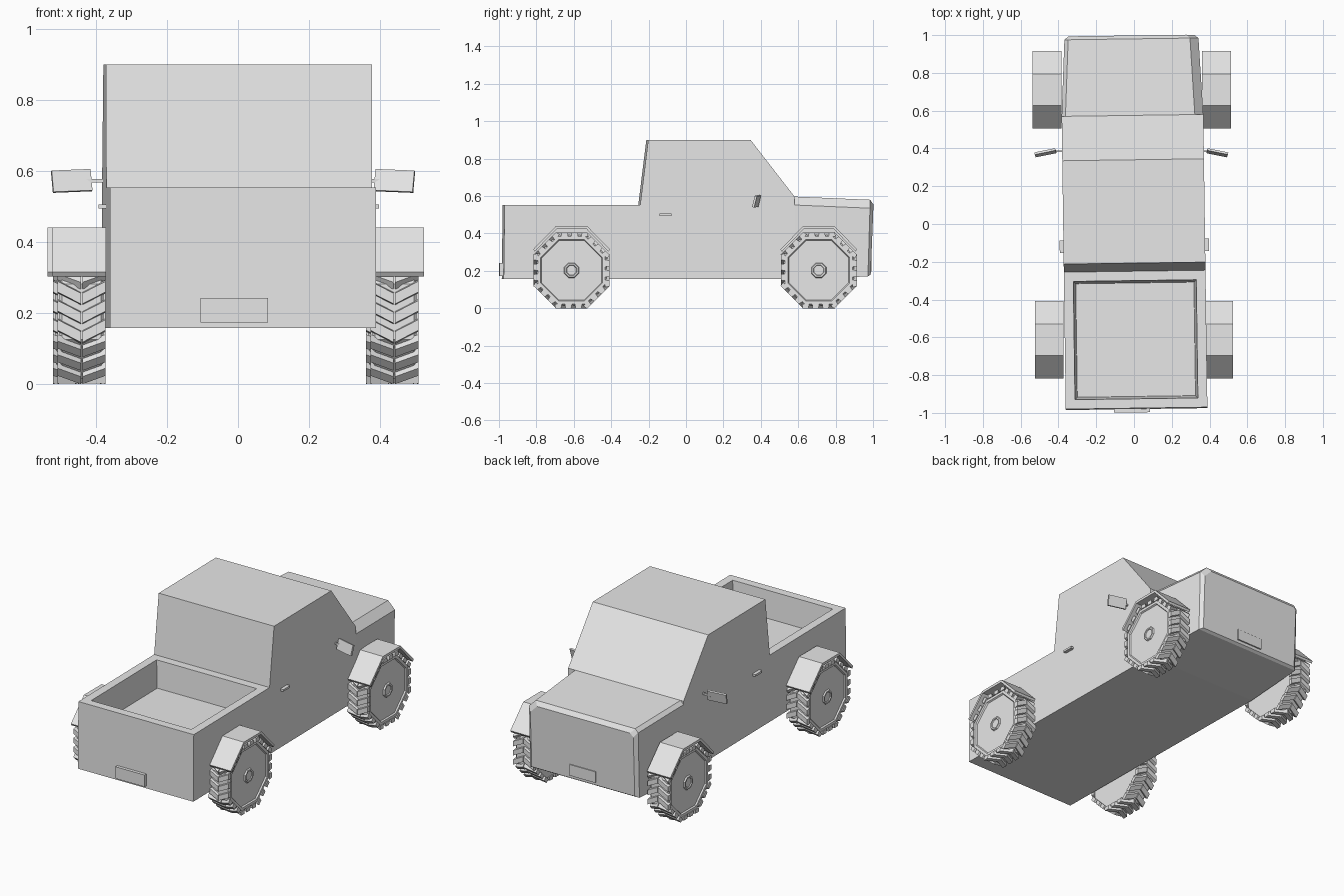
import bpy, bmesh, math
from mathutils import Matrix, Vector

cube = bpy.data.objects.get("Cube")
if cube:
    bpy.data.objects.remove(cube)

paint = bpy.data.materials.new("plain_grey")
paint.use_nodes = True
GREY = (0.8, 0.8, 0.8, 1)
paint.diffuse_color = GREY
paint.node_tree.nodes["Principled BSDF"].inputs["Base Color"].default_value = GREY
YAW = Matrix.Rotation(math.radians(0.8), 4, 'Z')


def finish(name, bm, matrix=Matrix()):
    bmesh.ops.recalc_face_normals(bm, faces=bm.faces)
    mesh = bpy.data.meshes.new(name)
    bm.to_mesh(mesh)
    bm.free()
    mesh.materials.append(paint)
    obj = bpy.data.objects.new(name, mesh)
    obj.matrix_world = matrix
    bpy.context.collection.objects.link(obj)
    return obj


def loft(bm, rings):
    """Bridge equal rings of points and cap both ends."""
    loops = [[bm.verts.new(p) for p in ring] for ring in rings]
    for a, b in zip(loops, loops[1:]):
        for i in range(len(a)):
            j = (i + 1) % len(a)
            bm.faces.new((a[i], a[j], b[j], b[i]))
    bm.faces.new(loops[0])
    bm.faces.new(loops[-1])


def box(name, centre, size, matrix=Matrix()):
    bm = bmesh.new()
    bmesh.ops.create_cube(bm, size=1, matrix=Matrix.Diagonal((*size, 1)))
    return finish(name, bm, matrix @ Matrix.Translation(centre))


# Cab and bed: side profile extruded across, bed inset into its deck
HALF = 0.375
profile = [(-0.98, 0.157), (-0.975, 0.553), (-0.25, 0.553), (-0.207, 0.9),
           (0.34, 0.9), (0.575, 0.597), (0.575, 0.157)]
bm = bmesh.new()
loft(bm, [[(x, y, z) for y, z in profile] for x in (-HALF, HALF)])
bmesh.ops.recalc_face_normals(bm, faces=bm.faces)
deck = [f for f in bm.faces if f.normal.z > 0.9 and f.calc_center_median().y < -0.5]
bmesh.ops.inset_region(bm, faces=deck, thickness=0.07)
bmesh.ops.inset_region(bm, faces=deck, thickness=0.018, depth=-0.16)
finish("cab_and_bed", bm, YAW)


# Hood: tapering loft with chamfered edges and nose
def hood_ring(y, half, bottom, top, lean=0.0):
    section = [(-half, bottom), (-half, top - 0.02), (-half + 0.02, top),
               (half - 0.045, top), (half, top - 0.045), (half, bottom)]
    return [(x, y - lean * (top - z), z) for x, z in section]


bm = bmesh.new()
loft(bm, [hood_ring(0.575, HALF, 0.157, 0.597),
          hood_ring(0.98, 0.355, 0.17, 0.58, 0.03),
          hood_ring(0.998, 0.335, 0.18, 0.555, 0.04)])
finish("hood", bm, YAW)

# Number plates at both ends
box("bed_end_plate", (-0.025, -0.985, 0.207), (0.19, 0.025, 0.07), YAW)
box("hood_end_plate", (0, 0.982, 0.23), (0.17, 0.02, 0.065), YAW)


# Wheels
def octagon(x, apothem):
    r = apothem / math.cos(math.pi / 8)
    angles = [(i + 0.5) * math.pi / 4 for i in range(8)]
    return [(x, r * math.cos(a), r * math.sin(a)) for a in angles]


def make_wheel(name, matrix):
    bm = bmesh.new()
    loft(bm, [octagon(x, r) for x, r in (
        (-0.062, 0.165), (-0.062, 0.18), (-0.055, 0.188), (0.055, 0.188),
        (0.063, 0.18), (0.063, 0.165), (0.055, 0.16), (0.055, 0.04),
        (0.063, 0.036), (0.063, 0.028), (0.058, 0.025))])
    # chevron lugs, three to each flat
    for flat in range(8):
        turn = Matrix.Rotation(flat * math.pi / 4, 3, 'X')
        for step in (-1, 0, 1):
            for side in (-1, 1):
                rings = []
                for x, slide in ((0.002, -0.017), (0.068, 0.017)):
                    t = step * 0.054 + slide
                    corners = [(t - 0.019, 0.18), (t + 0.019, 0.18),
                               (t + 0.015, 0.203), (t - 0.015, 0.203)]
                    rings.append([turn @ Vector((side * x, u, h)) for u, h in corners])
                loft(bm, rings)
    return finish(name, bm, matrix)


# Fenders: bent sheet over each wheel
def make_fender(name, matrix):
    outer = [(-0.205, 0.315), (-0.083, 0.44), (0.083, 0.44), (0.205, 0.315)]
    inner = [(0.197, 0.303), (0.079, 0.425), (-0.079, 0.425), (-0.197, 0.303)]
    bm = bmesh.new()
    loft(bm, [[(x, y, z) for y, z in outer + inner] for x in (-0.078, 0.075)])
    return finish(name, bm, matrix)


for end, y, shift in (("bed_end", -0.612, 0.0), ("hood_end", 0.71, -0.0125)):
    for label, side in (("left", 1), ("right", -1)):
        mirror = Matrix.Diagonal((side, 1, 1, 1))
        wheel_at = Matrix.Translation((shift + side * 0.441, y, 0.203))
        fender_at = Matrix.Translation((shift + side * 0.45, y, 0))
        for make, part, at in ((make_wheel, "wheel", wheel_at),
                               (make_fender, "fender", fender_at)):
            obj = make(f"{end}_{part}_{label}", at)
            obj.data.transform(mirror)
            if side < 0:
                obj.data.flip_normals()

# Door handles and wing mirrors
for label, side in (("left", 1), ("right", -1)):
    box(f"door_handle_{label}", (side * 0.38, -0.115, 0.5), (0.03, 0.065, 0.012), YAW)
    box(f"mirror_stalk_{label}", (side * 0.39 - 0.012, 0.385, 0.573), (0.06, 0.01, 0.01))
    tilt = (Matrix.Translation((side * 0.455 - 0.014, 0.377, 0.572))
            @ Matrix.Rotation(-side * 0.2, 4, 'Z')
            @ Matrix.Rotation(side * 0.04, 4, 'Y')
            @ Matrix.Rotation(-0.25, 4, 'X'))
    box(f"wing_mirror_{label}", (0, 0, 0), (0.112, 0.012, 0.062), tilt)
